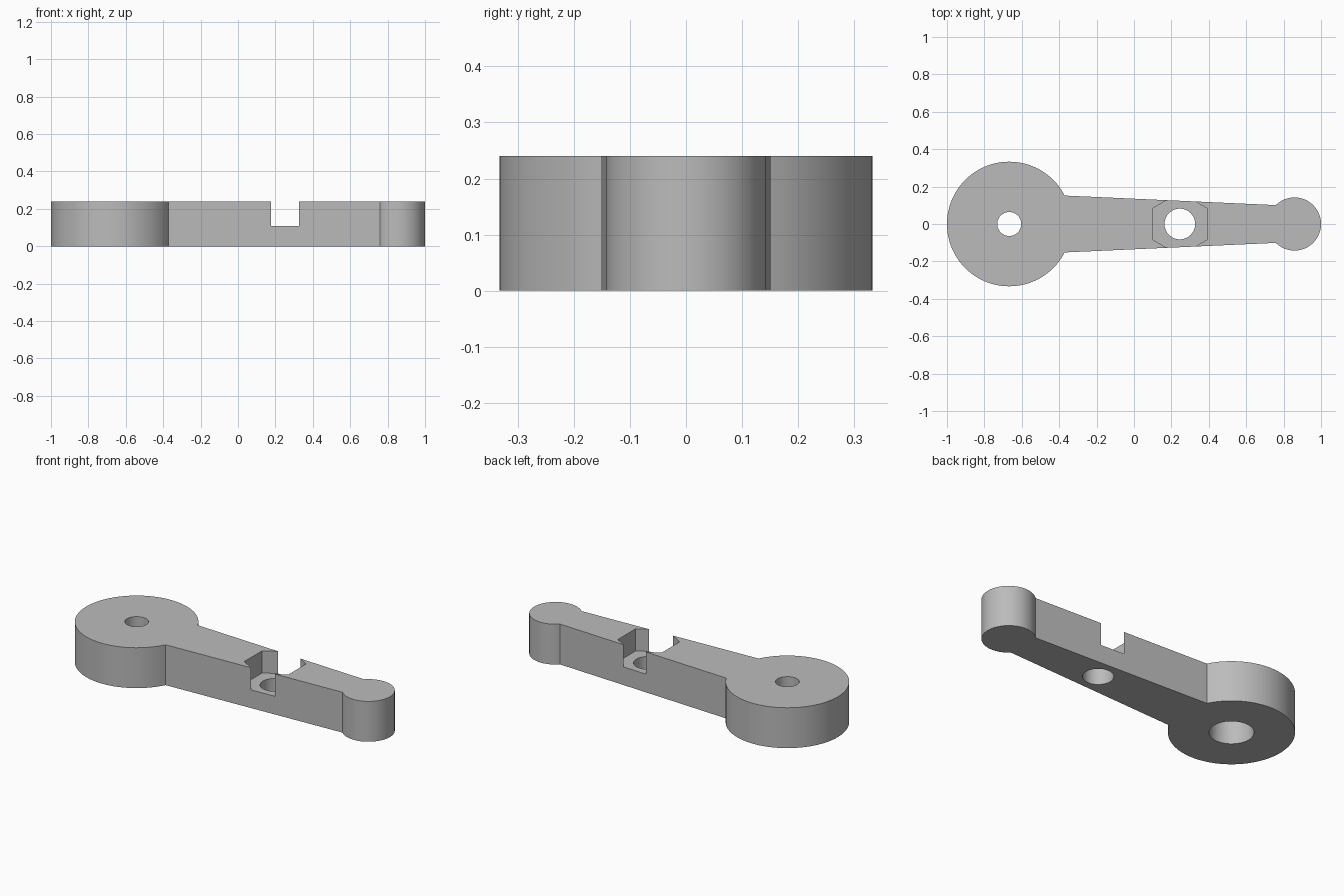
import bpy, bmesh
from math import sin, cos, pi, asin

cube = bpy.data.objects.get("Cube")
if cube:
    bpy.data.objects.remove(cube, do_unlink=True)

HEIGHT = 0.24
HUB_X, HUB_R, HUB_NECK = -0.667, 0.333, 0.152
TIP_X, TIP_R, TIP_NECK = 0.858, 0.142, 0.101
NUT_X = 0.245

grey = bpy.data.materials.new("plain grey")
grey.use_nodes = True
GREY = (0.5, 0.5, 0.5, 1)
grey.diffuse_color = GREY
grey.node_tree.nodes["Principled BSDF"].inputs["Base Color"].default_value = GREY


def arc(cx, r, start, end, n):
    """Points along an arc centred on the x axis."""
    steps = [start + (end - start) * i / n for i in range(n + 1)]
    return [(cx + r * cos(a), r * sin(a)) for a in steps]


def prism(name, outline, z0, z1):
    """Extrude a closed outline from z0 to z1."""
    bm = bmesh.new()
    face = bm.faces.new([bm.verts.new((x, y, z0)) for x, y in outline])
    top = bmesh.ops.extrude_face_region(bm, geom=[face])["geom"]
    moved = [v for v in top if isinstance(v, bmesh.types.BMVert)]
    bmesh.ops.translate(bm, verts=moved, vec=(0, 0, z1 - z0))
    bmesh.ops.recalc_face_normals(bm, faces=bm.faces)
    mesh = bpy.data.meshes.new(name)
    bm.to_mesh(mesh)
    bm.free()
    obj = bpy.data.objects.new(name, mesh)
    bpy.context.collection.objects.link(obj)
    mesh.materials.append(grey)
    return obj


def round_outline(cx, r, sides=64, turn=0.0):
    return arc(cx, r, turn, turn + 2 * pi, sides)[:-1]


# Lever body: large round hub, tapering arm, small round tip
hub_angle = asin(HUB_NECK / HUB_R)
tip_angle = pi - asin(TIP_NECK / TIP_R)
outline = arc(HUB_X, HUB_R, hub_angle, 2 * pi - hub_angle, 96)
outline += arc(TIP_X, TIP_R, -tip_angle, tip_angle, 72)
lever = prism("lever_arm", outline, 0, HEIGHT)

# Cutters: hub bore and its wider socket below, bolt hole, hexagonal nut pocket
cutters = [
    prism("hub_bore_cutter", round_outline(HUB_X, 0.064), -0.1, 0.4),
    prism("hub_socket_cutter", round_outline(HUB_X, 0.118), -0.1, 0.16),
    prism("bolt_hole_cutter", round_outline(NUT_X, 0.082), -0.1, 0.4),
    prism("nut_pocket_cutter", round_outline(NUT_X, 0.1675, 6, pi / 6), 0.108, 0.4),
]
bpy.ops.object.select_all(action="DESELECT")
bpy.context.view_layer.objects.active = lever
lever.select_set(True)
for cutter in cutters:
    cutter.hide_render = True
    mod = lever.modifiers.new(cutter.name, "BOOLEAN")
    mod.operation = "DIFFERENCE"
    mod.solver = "EXACT"
    mod.object = cutter
    bpy.ops.object.modifier_apply(modifier=mod.name)
    bpy.data.objects.remove(cutter, do_unlink=True)

bpy.ops.object.shade_smooth_by_angle(angle=pi / 9)
